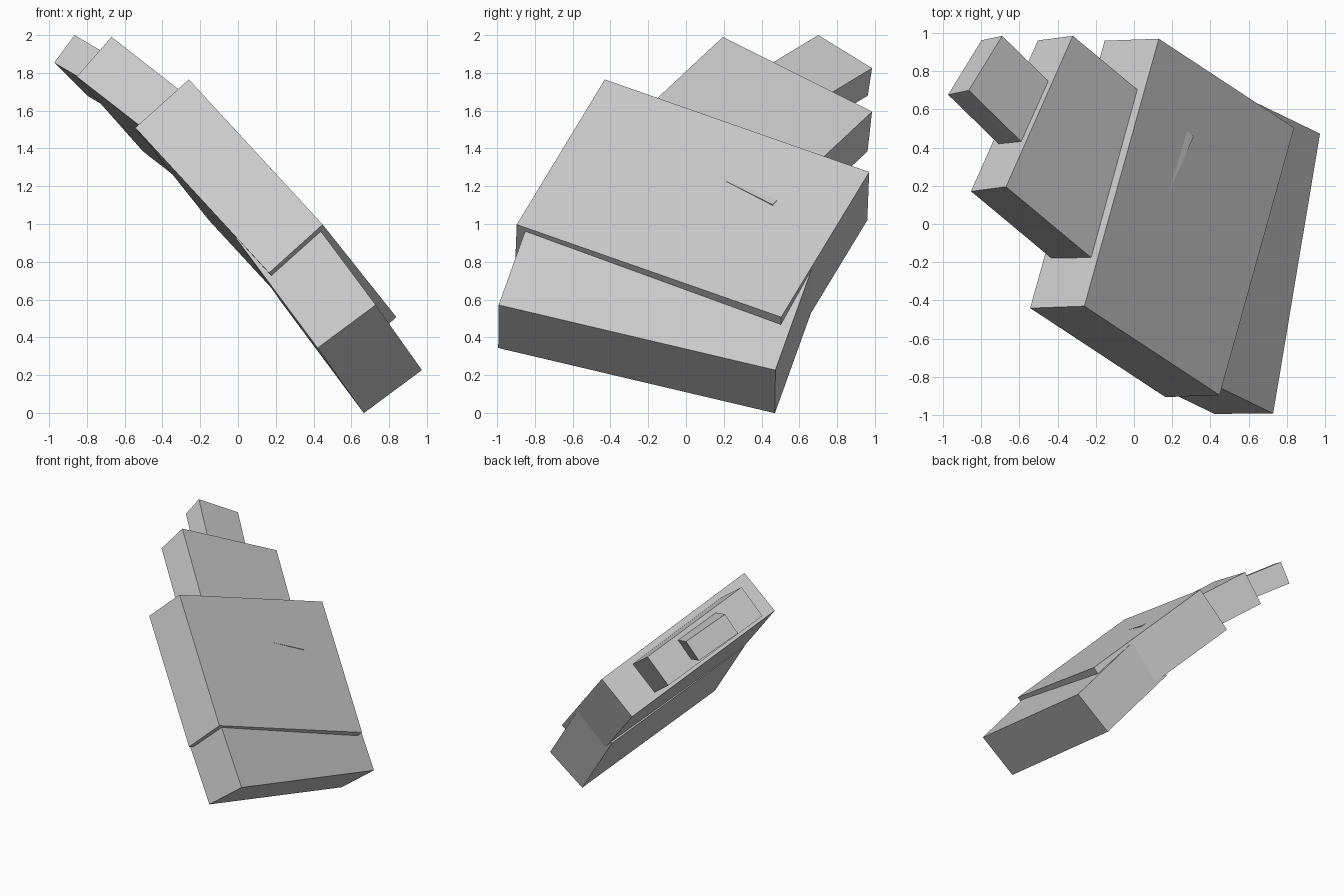
import bpy
import bmesh
from mathutils import Matrix, Vector

cube = bpy.data.objects.get("Cube")
if cube:
    bpy.data.objects.remove(cube, do_unlink=True)

# One plain grey for every slab
grey = bpy.data.materials.new("light_grey")
grey.use_nodes = True
grey.diffuse_color = (0.6, 0.6, 0.6, 1)
grey.node_tree.nodes["Principled BSDF"].inputs["Base Color"].default_value = (0.6, 0.6, 0.6, 1)


def slab(name, corner, width, length, thickness):
    """Tilted box from its upper corner, two edge vectors and a thickness."""
    u = Vector(width)
    v = Vector(length)
    v -= v.project(u)
    w = u.cross(v).normalized() * thickness
    centre = Vector(corner) + (u + v + w) / 2
    frame = Matrix((u, v, w)).transposed().to_4x4()
    bm = bmesh.new()
    bmesh.ops.create_cube(bm, size=1, matrix=Matrix.Translation(centre) @ frame)
    bmesh.ops.recalc_face_normals(bm, faces=bm.faces)
    mesh = bpy.data.meshes.new(name)
    bm.to_mesh(mesh)
    bm.free()
    mesh.materials.append(grey)
    obj = bpy.data.objects.new(name, mesh)
    bpy.context.collection.objects.link(obj)
    return obj


# Chain of overlapping slabs, from the bottom to the small tip
slab("base_slab", (0.295, -0.782, 1.155), (0.245, 1.465, -0.345), (0.435, -0.203, -0.585), 0.383)
slab("main_slab", (-0.26, -0.43, 1.765), (0.39, 1.40, -0.49), (0.71, -0.46, -0.77), 0.382)
slab("middle_slab", (-0.67, 0.195, 1.99), (0.35, 0.79, -0.395), (0.635, -0.52, -0.495), 0.28)
slab("tip_slab", (-0.865, 0.70, 2.0), (0.175, 0.285, -0.175), (0.35, -0.35, -0.205), 0.183)
